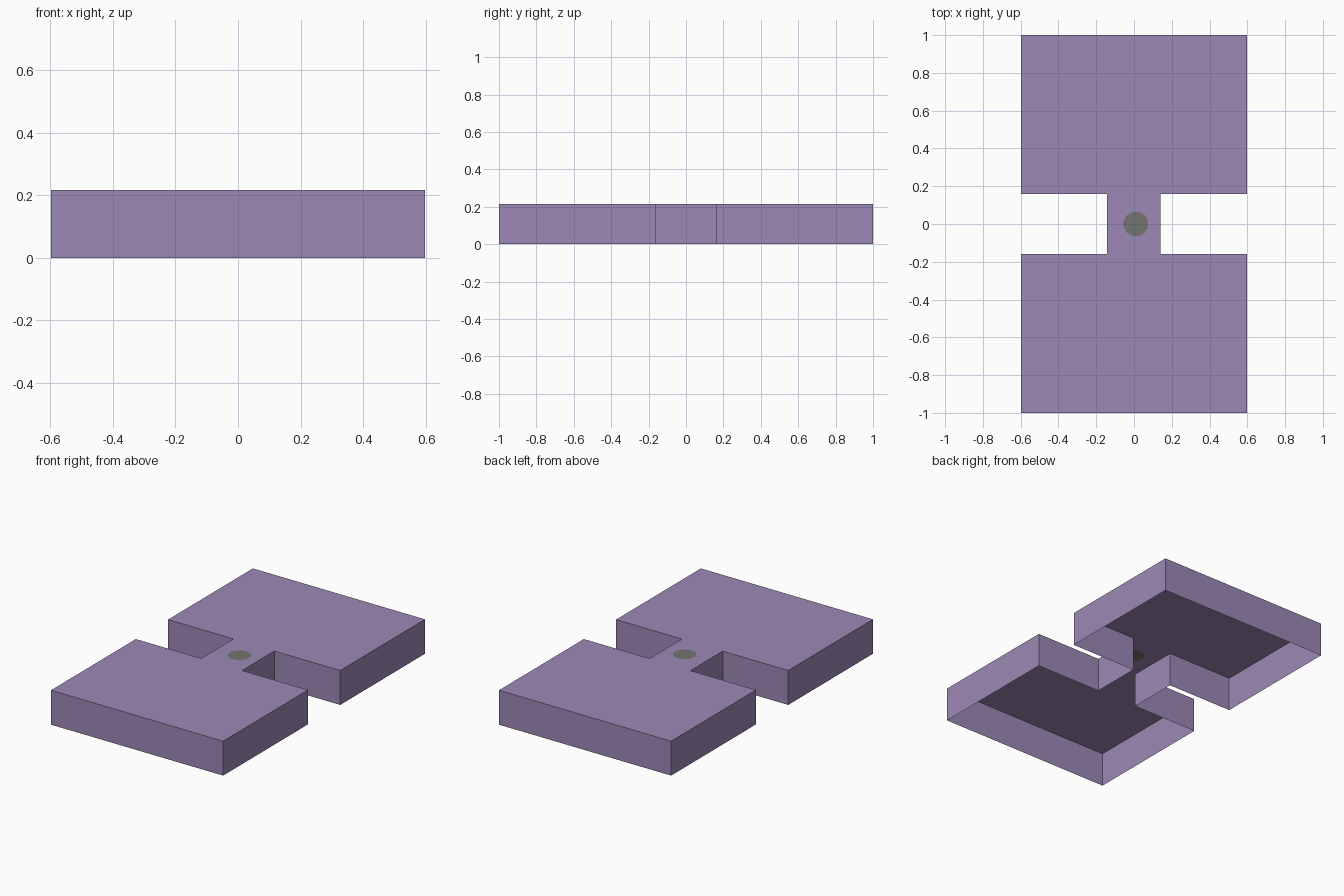
import bpy, bmesh, math

if "Cube" in bpy.data.objects:
    bpy.data.objects.remove(bpy.data.objects["Cube"])

H = 0.216            # height
W, L = 0.597, 1.0    # half width, half length
NX0, NX1, NY = -0.143, 0.14, 0.16   # neck sides and half length
CX, R, N = 0.01, 0.067, 12          # round spot


def material(name, rgb):
    m = bpy.data.materials.new(name)
    m.diffuse_color = (*rgb, 1)
    m.use_nodes = True
    m.node_tree.nodes["Principled BSDF"].inputs["Base Color"].default_value = m.diffuse_color
    return m


def finish(bm, name, mat):
    me = bpy.data.meshes.new(name)
    bm.to_mesh(me)
    bm.free()
    me.materials.append(mat)
    ob = bpy.data.objects.new(name, me)
    bpy.context.collection.objects.link(ob)


purple = material("soft purple", (0.335, 0.25, 0.465))
grey = material("warm grey", (0.175, 0.175, 0.16))

circle = [(CX + R * math.cos(2 * math.pi * (i + 0.5) / N),
           R * math.sin(2 * math.pi * (i + 0.5) / N), H) for i in range(N)]

# H-shaped shell, open underneath, counter-clockwise outline
outline = [(-W, -L), (W, -L), (W, -NY), (NX1, -NY), (NX1, NY), (W, NY),
           (W, L), (-W, L), (-W, NY), (NX0, NY), (NX0, -NY), (-W, -NY)]
bm = bmesh.new()
top = [bm.verts.new((x, y, H)) for x, y in outline]
low = [bm.verts.new((x, y, 0)) for x, y in outline]
hole = [bm.verts.new(c) for c in circle]
edges = [bm.edges.new((r[i - 1], r[i])) for r in (top, hole) for i in range(len(r))]
bmesh.ops.triangle_fill(bm, edges=edges, use_beauty=True, use_dissolve=False)
bm.normal_update()
for f in bm.faces:
    if f.normal.z < 0:
        f.normal_flip()
for i in range(len(top)):
    bm.faces.new((low[i - 1], low[i], top[i], top[i - 1]))
finish(bm, "slab_shell", purple)

# Flush round spot in the neck
bm = bmesh.new()
bm.faces.new([bm.verts.new(c) for c in circle])
finish(bm, "round_spot", grey)
